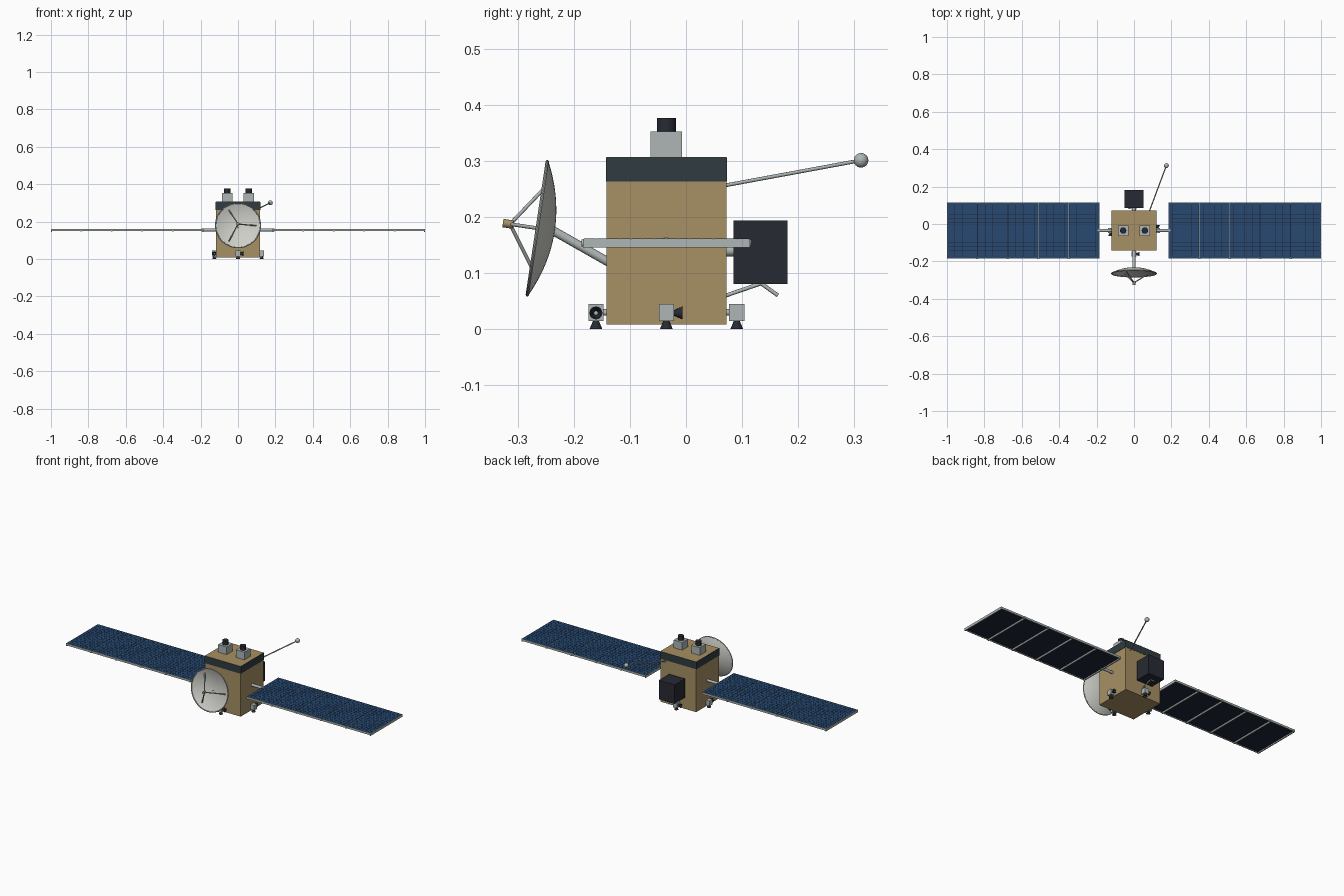
import bpy, bmesh, math
from mathutils import Vector, Matrix

if "Cube" in bpy.data.objects:
    bpy.data.objects.remove(bpy.data.objects["Cube"])


def material(name, rgb):
    m = bpy.data.materials.new(name)
    m.diffuse_color = (*rgb, 1)
    m.use_nodes = True
    m.node_tree.nodes["Principled BSDF"].inputs["Base Color"].default_value = m.diffuse_color
    return m


GOLD = material("gold_foil", (0.39, 0.28, 0.125))
BAND = material("dark_band", (0.03, 0.045, 0.052))
BLUE = material("solar_blue", (0.02, 0.065, 0.16))
NAVY = material("panel_back", (0.012, 0.02, 0.04))
BLACK = material("dark_parts", (0.02, 0.023, 0.033))
METAL = material("metal", (0.42, 0.47, 0.46))
WHITE = material("dish_white", (0.62, 0.62, 0.58))


def finish(name, bm, mat, smooth=False):
    bmesh.ops.recalc_face_normals(bm, faces=bm.faces)
    me = bpy.data.meshes.new(name)
    bm.to_mesh(me)
    bm.free()
    me.materials.append(mat)
    ob = bpy.data.objects.new(name, me)
    bpy.context.collection.objects.link(ob)
    if smooth:
        bpy.ops.object.select_all(action='DESELECT')
        ob.select_set(True)
        bpy.context.view_layer.objects.active = ob
        bpy.ops.object.shade_smooth_by_angle(angle=math.radians(40))
    return ob


def add_box(bm, x, y, z):
    # each axis is a (low, high) pair
    size = [abs(a[1] - a[0]) for a in (x, y, z)]
    mid = [(a[0] + a[1]) / 2 for a in (x, y, z)]
    bmesh.ops.create_cube(bm, size=1, matrix=Matrix.Translation(mid) @ Matrix.Diagonal((*size, 1)))


def box(name, x, y, z, mat):
    bm = bmesh.new()
    add_box(bm, x, y, z)
    return finish(name, bm, mat)


def tube(name, a, b, r, mat, n=16):
    a, b = Vector(a), Vector(b)
    d = b - a
    bm = bmesh.new()
    bmesh.ops.create_cone(bm, cap_ends=True, segments=n, radius1=r, radius2=r, depth=d.length,
                          matrix=Matrix.Translation((a + b) / 2) @ d.to_track_quat('Z', 'Y').to_matrix().to_4x4())
    return finish(name, bm, mat, True)


def lathe(name, profile, origin, axis, mat, n, closed=True):
    # spins (radius, height) points around an axis
    rot = Vector(axis).to_track_quat('Z', 'Y').to_matrix().to_4x4()
    bm = bmesh.new()
    vs = [bm.verts.new((r, 0, h)) for r, h in profile]
    es = [bm.edges.new(p) for p in zip(vs, vs[1:])]
    if closed:
        es.append(bm.edges.new((vs[-1], vs[0])))
    bmesh.ops.spin(bm, geom=vs + es, cent=(0, 0, 0), axis=(0, 0, 1), angle=math.tau, steps=n)
    bmesh.ops.remove_doubles(bm, verts=bm.verts, dist=1e-5)
    bm.transform(Matrix.Translation(origin) @ rot)
    return finish(name, bm, mat, True)


CY = -0.035  # body centre line in y

# Body and upper band
box("body", (-0.117, 0.117), (-0.142, 0.072), (0.008, 0.3065), GOLD)
bm = bmesh.new()
for x, y in (((-0.119, 0.119), (-0.143, -0.14)), ((-0.119, 0.119), (0.07, 0.073)),
             ((-0.119, -0.115), (-0.14, 0.07)), ((0.115, 0.119), (-0.14, 0.07))):
    add_box(bm, x, y, (0.263, 0.306))
finish("upper_band", bm, BAND)

# Paired sensors on the roof
for side, s in (("left", -1), ("right", 1)):
    x = s * 0.058
    box(side + "_sensor_box", (x - 0.028, x + 0.028), (CY - 0.028, CY + 0.028), (0.306, 0.352), METAL)
    tube(side + "_sensor_lens", (x, CY, 0.35), (x, CY, 0.376), 0.017, BLACK, 24)

# Solar wings: panels, cells, bars and boom
PITCH, X0, Y0, Y1 = 0.163, 0.185, -0.184, 0.114
for side, s in (("left", -1), ("right", 1)):
    tube(side + "_wing_boom", (s * 0.11, CY, 0.156), (s * 0.195, CY, 0.156), 0.008, METAL)
    back, cells, frame = bmesh.new(), bmesh.new(), bmesh.new()
    for p in range(5):
        xa = X0 + p * PITCH
        add_box(back, (s * (xa + 0.001), s * (xa + PITCH - 0.001)), (Y0 + 0.002, Y1 - 0.002), (0.153, 0.1602))
        nx, ny = 8, 14
        cx, cy = (PITCH - 0.004) / nx, (Y1 - Y0 - 0.004) / ny
        for i in range(nx):
            for j in range(ny):
                x, y = xa + 0.002 + i * cx, Y0 + 0.002 + j * cy
                add_box(cells, (s * (x + 0.0005), s * (x + cx - 0.0005)),
                        (y + 0.0005, y + cy - 0.0005), (0.160, 0.1615))
        if p:
            tube(f"{side}_wing_hinge_{p}", (s * xa, Y0 - 0.002, 0.1535), (s * xa, Y1 + 0.002, 0.1535),
                 0.0065, METAL, 12)
    for y in (Y0, Y1 - 0.005):
        add_box(frame, (s * X0, s * 0.999), (y, y + 0.005), (0.149, 0.1605))
    for x in (X0, 0.994):
        add_box(frame, (s * x, s * (x + 0.006)), (Y0, Y1), (0.146, 0.1605))
    finish(side + "_wing_panels", back, NAVY)
    finish(side + "_wing_cells", cells, BLUE)
    finish(side + "_wing_frame", frame, METAL)

# Dish with rim, feed and struts
R, DEPTH = 0.120, 0.029
axis = Vector((0, -0.989, 0.148)).normalized()
centre = Vector((0, -0.265, 0.18))
up = Vector((1, 0, 0)).cross(axis) * -1
if up.z < 0:
    up = -up
steps = [R * i / 12 for i in range(13)]
inner = [(r, DEPTH * ((r / R) ** 2 - 1)) for r in steps]
outer = [(r, h - 0.0025) for r, h in reversed(inner)]
lathe("dish", inner + outer, centre, axis, WHITE, 48, False)
ring = [(R + 0.003 * math.cos(k * math.tau / 8), 0.003 * math.sin(k * math.tau / 8)) for k in range(8)]
lathe("dish_rim", ring, centre, axis, METAL, 48)
feed = centre + axis * 0.053
tube("dish_feed", feed - axis * 0.009, feed + axis * 0.009, 0.0075, GOLD)
for k in range(3):
    a = k * math.tau / 3
    foot = centre - axis * 0.010 + (Vector((1, 0, 0)) * math.cos(a) + up * math.sin(a)) * 0.097
    tube(f"dish_strut_{k + 1}", feed - axis * 0.004, foot, 0.0033, METAL, 10)
tube("dish_arm", (0, -0.13, 0.115), centre - axis * (DEPTH - 0.001), 0.008, METAL)

# Four thruster blocks, each firing down and sideways
cone = [(0.005, 0), (0.0115, 0.0155), (0.0095, 0.0155), (0.0035, 0)]
spots = {"front": ((0, -0.1605), (1, 0), (0, 1)), "right": ((0.1265, CY), (0, 1), (-1, 0)),
         "back": ((0, 0.0905), (-1, 0), (0, -1)), "left": ((-0.1265, CY), (0, -1), (1, 0))}
for place, ((x, y), d, inward) in spots.items():
    h = 0.0135
    box(place + "_thruster_block", (x - h, x + h), (y - h, y + h), (0.0145, 0.0445), METAL)
    tube(place + "_thruster_mount", (x, y, 0.03), (x + inward[0] * 0.025, y + inward[1] * 0.025, 0.03),
         0.006, METAL)
    lathe(place + "_down_nozzle", cone, (x, y, 0.0155), (0, 0, -1), BLACK, 20)
    lathe(place + "_side_nozzle", cone, (x + d[0] * h, y + d[1] * h, 0.029), (*d, 0), BLACK, 20)

# Instrument box on the back with its mount and struts
box("instrument_box", (-0.052, 0.052), (0.085, 0.181), (0.081, 0.194), BLACK)
tube("instrument_mount", (0, 0.065, 0.14), (0, 0.09, 0.14), 0.010, METAL)
tube("instrument_strut", (0, 0.068, 0.059), (0, 0.135, 0.082), 0.0035, METAL, 10)
tube("instrument_probe", (0, 0.132, 0.083), (0, 0.164, 0.060), 0.0035, METAL, 10)

# Long antenna with a ball tip
tip = Vector((0.173, 0.312, 0.301))
tube("antenna_rod", (0.082, 0.068, 0.256), tip, 0.0033, METAL, 10)
bm = bmesh.new()
bmesh.ops.create_uvsphere(bm, u_segments=20, v_segments=12, radius=0.013, matrix=Matrix.Translation(tip))
finish("antenna_ball", bm, METAL, True)
